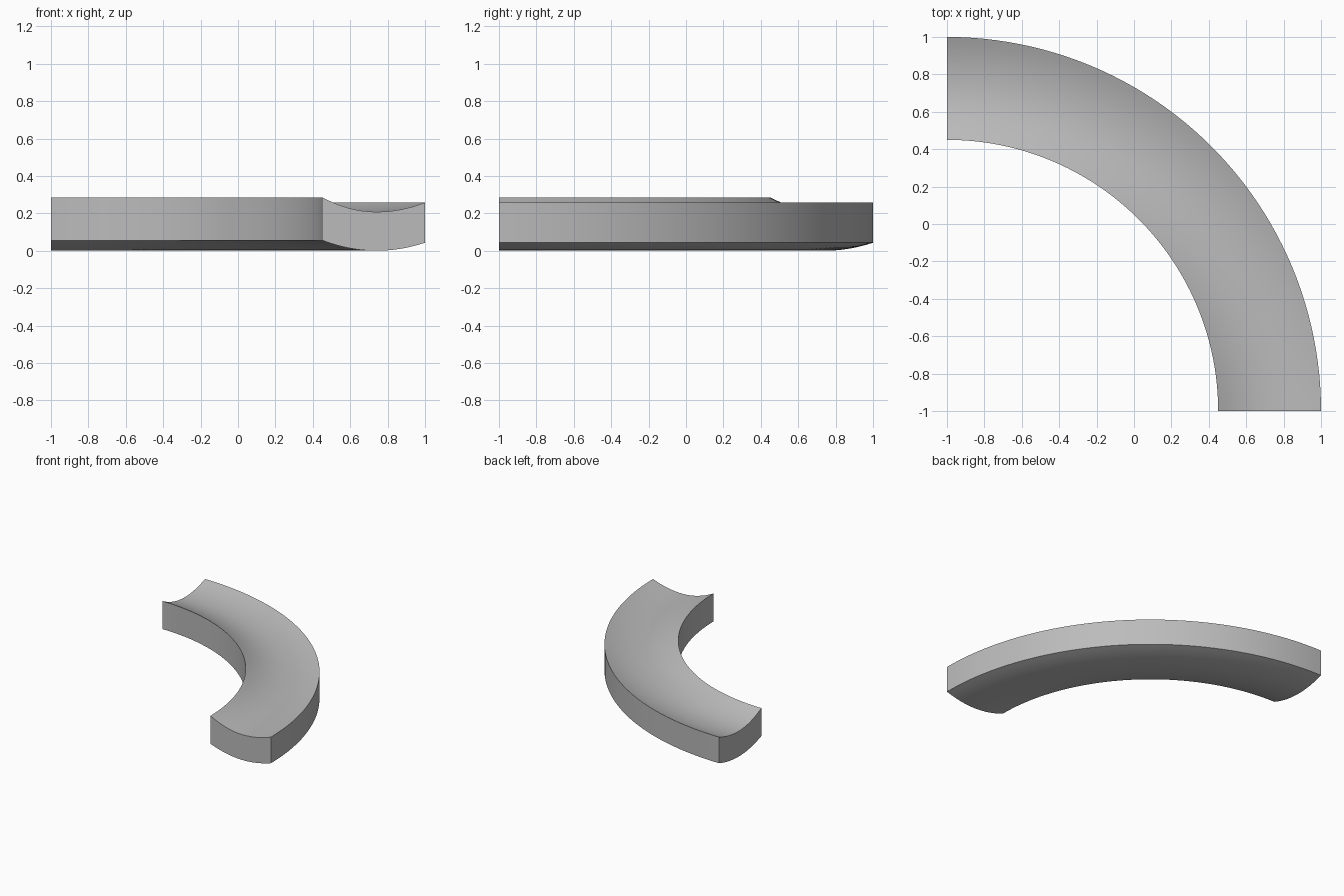
import bpy, bmesh, math
from mathutils import Vector

cube = bpy.data.objects.get("Cube")
if cube:
    bpy.data.objects.remove(cube, do_unlink=True)

INNER, OUTER, LOW = 0.45, 1.0, 0.74   # edges and lowest line of the channel
STEPS, SEGMENTS = 16, 48

# Plain grey material
grey = bpy.data.materials.new("plain_grey")
grey.use_nodes = True
colour = (0.5, 0.5, 0.5, 1)
grey.diffuse_color = colour
grey.node_tree.nodes["Principled BSDF"].inputs["Base Color"].default_value = colour


def dished_edge(base, inner_rise, outer_rise):
    """Shallow bowl line across the channel, from inner to outer edge."""
    points = []
    for i in range(STEPS + 1):
        x = INNER + (OUTER - INNER) * i / STEPS
        if x < LOW:
            rise = inner_rise * ((LOW - x) / (LOW - INNER)) ** 2
        else:
            rise = outer_rise * ((x - LOW) / (OUTER - LOW)) ** 2
        points.append(Vector((x, -1, base + rise)))
    return points


# Cross-section at the front end, swept a quarter turn about the corner
bm = bmesh.new()
outline = dished_edge(0, 0.056, 0.043) + dished_edge(0.208, 0.078, 0.05)[::-1]
section = bm.faces.new([bm.verts.new(p) for p in outline])
start_cap = section.copy()
bmesh.ops.spin(bm, geom=[section], cent=(-1, -1, 0), axis=(0, 0, 1),
               angle=math.pi / 2, steps=SEGMENTS, use_duplicate=False)
bmesh.ops.remove_doubles(bm, verts=bm.verts, dist=0.0001)
bmesh.ops.recalc_face_normals(bm, faces=bm.faces)

mesh = bpy.data.meshes.new("curved_channel")
bm.to_mesh(mesh)
bm.free()
mesh.materials.append(grey)
channel = bpy.data.objects.new("curved_channel", mesh)
bpy.context.collection.objects.link(channel)

# Smooth sweep with crisp rims and ends
bpy.context.view_layer.objects.active = channel
channel.select_set(True)
bpy.ops.object.shade_smooth_by_angle(angle=math.radians(30))
